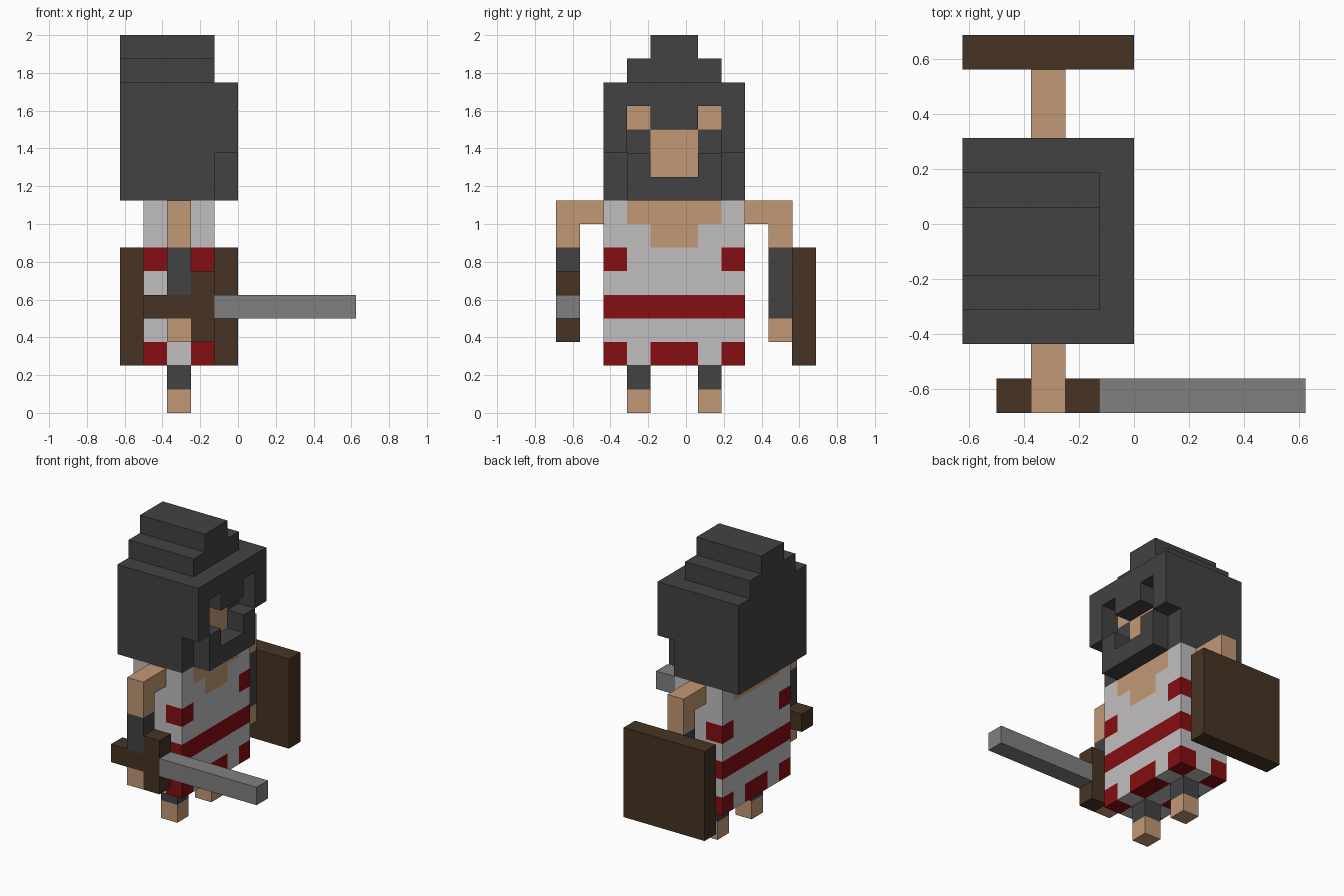
import bpy
import bmesh
from mathutils import Vector

if "Cube" in bpy.data.objects:
    bpy.data.objects.remove(bpy.data.objects["Cube"], do_unlink=True)

# The whole figure sits on a grid of 0.125 cells; parts are given in cells.
U = 0.125
ORIGIN = Vector((-0.625, -0.6875, 0.0))


def material(name, rgb):
    lin = [((c / 255 + 0.055) / 1.055) ** 2.4 for c in rgb]
    m = bpy.data.materials.new(name)
    m.use_nodes = True
    m.diffuse_color = (*lin, 1)
    bsdf = next(n for n in m.node_tree.nodes if n.type == 'BSDF_PRINCIPLED')
    bsdf.inputs["Base Color"].default_value = (*lin, 1)
    bsdf.inputs["Roughness"].default_value = 0.9
    return m


iron = material("dark iron", (66, 66, 66))
skin = material("skin", (194, 152, 117))
cloth = material("white cloth", (193, 191, 192))
red = material("red trim", (133, 14, 17))
wood = material("brown wood", (70, 52, 35))
steel = material("grey steel", (128, 128, 128))


def box_mesh(lo, hi):
    """A bmesh box between two grid corners."""
    bm = bmesh.new()
    bmesh.ops.create_cube(bm, size=1)
    lo, hi = Vector(lo), Vector(hi)
    for v in bm.verts:
        v.co = ORIGIN + U * Vector([lo[a] + (v.co[a] + 0.5) * (hi[a] - lo[a]) for a in range(3)])
    return bm


def cut_cells(bm, lo, hi):
    """Slice a box along every grid plane."""
    for a in range(3):
        normal = Vector([float(a == b) for b in range(3)])
        for c in range(lo[a] + 1, hi[a]):
            bmesh.ops.bisect_plane(bm, geom=bm.verts[:] + bm.edges[:] + bm.faces[:],
                                   plane_co=ORIGIN + normal * c * U, plane_no=normal)


def cell_of(face):
    """Grid cell just behind a face."""
    p = (face.calc_center_median() - face.normal * U / 2 - ORIGIN) / U
    return tuple(int(c) for c in p)


def finish(bm, name, mats):
    bm.normal_update()
    mesh = bpy.data.meshes.new(name)
    bm.to_mesh(mesh)
    bm.free()
    for m in mats:
        mesh.materials.append(m)
    ob = bpy.data.objects.new(name, mesh)
    bpy.context.collection.objects.link(ob)
    return ob


def box(name, lo, hi, mat):
    return finish(box_mesh(lo, hi), name, [mat])


# Helmeted head: the mask is pulled forward around the face opening
lo, hi = (0, 2, 9), (4, 8, 14)
bm = box_mesh(lo, hi)
cut_cells(bm, lo, hi)
bm.normal_update()


def side(j):
    """Distance of a cell from the mirror plane: 0 middle, 1 eye, 2 cheek."""
    return int(abs(j - 4.5))


MASK = {0: (9, 12, 13), 1: (9, 10, 13), 2: (11, 12, 13)}
FACE = {0: (10, 11), 1: (12,), 2: ()}
front = []
for f in bm.faces:
    i, j, k = cell_of(f)
    if f.normal.x > 0.9:
        if k in MASK[side(j)]:
            front.append(f)
        elif k in FACE[side(j)]:
            f.material_index = 1
new = bmesh.ops.extrude_face_region(bm, geom=front)["geom"]
bmesh.ops.translate(bm, vec=(U, 0, 0), verts=[g for g in new if isinstance(g, bmesh.types.BMVert)])
bm.normal_update()
for f in bm.faces:
    if abs(f.normal.x) < 0.9:
        f.material_index = 0
finish(bm, "helmeted_head", [iron, skin])

# Helmet crest in two steps
box("crest_lower", (0, 3, 14), (4, 7, 15), iron)
box("crest_upper", (0, 4, 15), (4, 6, 16), iron)

# Tunic with neckline, sash and trim
lo, hi = (1, 2, 2), (4, 8, 9)
bm = box_mesh(lo, hi)
cut_cells(bm, lo, hi)
bm.normal_update()
for f in bm.faces:
    i, j, k = cell_of(f)
    s, outer = side(j), i in (1, 3)
    if k == 4 or (outer and ((k == 6 and s == 2) or (k == 2 and s != 1))):
        f.material_index = 1
    elif (outer and k == 8 and s < 2) or (i == 3 and k == 7 and s == 0):
        f.material_index = 2
finish(bm, "tunic", [cloth, red, skin])

# Legs, mirrored about the body
for name, j in (("right", 3), ("left", 6)):
    box(name + "_foot", (2, j, 0), (3, j + 1, 1), skin)
    box(name + "_shin_guard", (2, j, 1), (3, j + 1, 2), iron)

# Arms: shoulder, upper arm, bracer, hand
for name, shoulder, arm, wrist in (("right", 1, 0, 5), ("left", 8, 9, 4)):
    box(name + "_shoulder", (2, shoulder, 8), (3, shoulder + 1, 9), skin)
    box(name + "_upper_arm", (2, arm, 7), (3, arm + 1, 9), skin)
    box(name + "_bracer", (2, arm, wrist), (3, arm + 1, 7), iron)
    box(name + "_hand", (2, arm, 3), (3, arm + 1, 4), skin)

# Sword held in the right hand
box("sword_grip", (1, 0, 4), (3, 1, 5), wood)
box("sword_guard", (3, 0, 3), (4, 1, 6), wood)
box("sword_blade", (4, 0, 4), (10, 1, 5), steel)

# Shield on the left arm
box("shield", (0, 10, 2), (5, 11, 7), wood)
